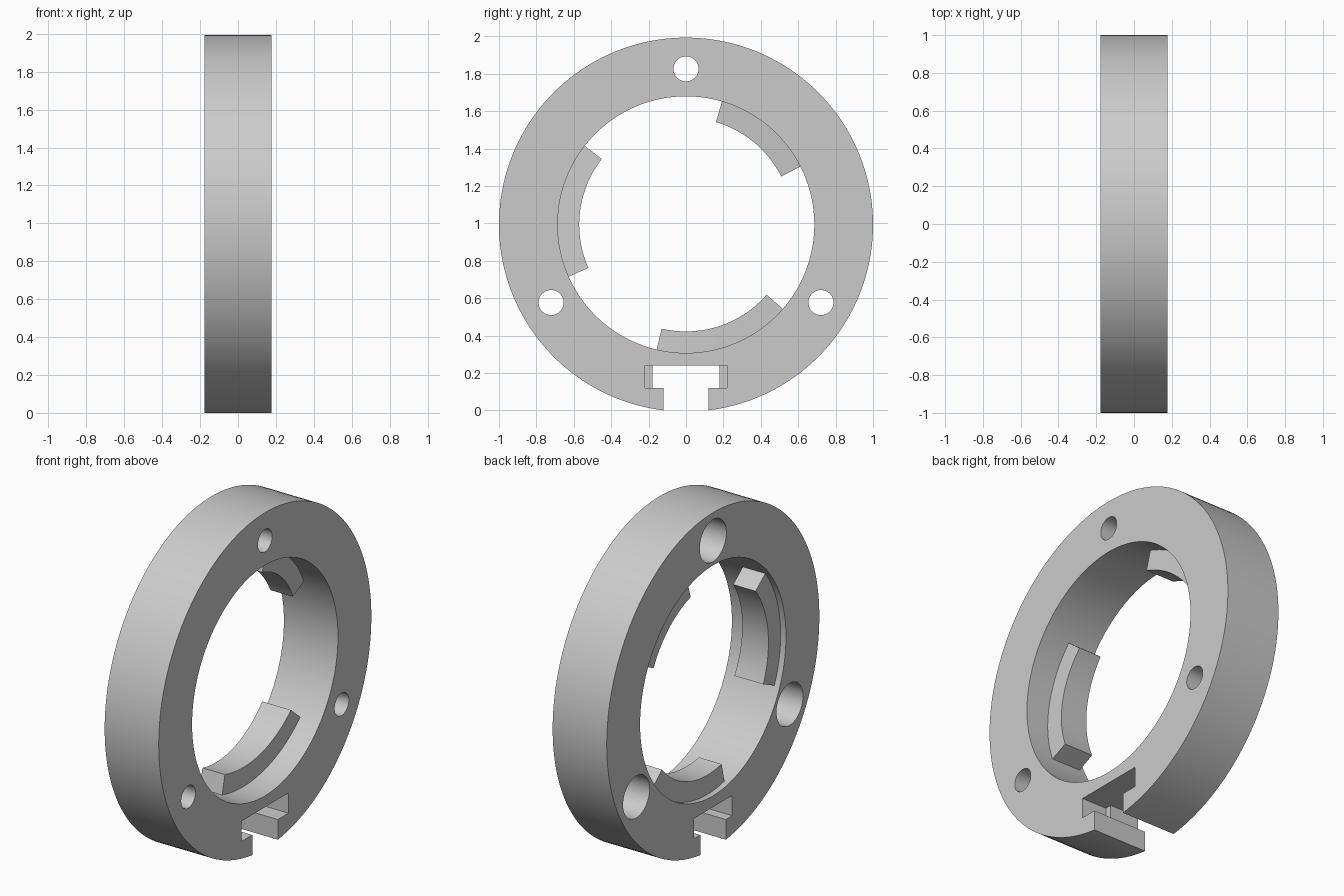
import bpy, bmesh
from math import sin, cos, radians, pi
from mathutils import Matrix, Vector

if "Cube" in bpy.data.objects:
    bpy.data.objects.remove(bpy.data.objects["Cube"])

HALF = 0.178          # half thickness along x
CENTRE = 0.993        # height of the ring axis
BORE = 0.686
SEGMENTS = 160

grey = bpy.data.materials.new("light_grey")
grey.use_nodes = True
colour = (0.6, 0.6, 0.6, 1)
grey.diffuse_color = colour
grey.node_tree.nodes["Principled BSDF"].inputs["Base Color"].default_value = colour


def add_object(name, bm):
    bmesh.ops.recalc_face_normals(bm, faces=bm.faces)
    mesh = bpy.data.meshes.new(name)
    bm.to_mesh(mesh)
    bm.free()
    mesh.materials.append(grey)
    obj = bpy.data.objects.new(name, mesh)
    bpy.context.collection.objects.link(obj)
    return obj


def cylinder(name, radius, x0, x1, y=0, z=CENTRE, segments=SEGMENTS):
    bm = bmesh.new()
    place = Matrix.Translation(((x0 + x1) / 2, y, z)) @ Matrix.Rotation(pi / 2, 4, 'Y')
    bmesh.ops.create_cone(bm, cap_ends=True, segments=segments, radius1=radius,
                          radius2=radius, depth=x1 - x0, matrix=place)
    return add_object(name, bm)


def box(name, low, high):
    low, high = Vector(low), Vector(high)
    bm = bmesh.new()
    place = Matrix.Translation((low + high) / 2) @ Matrix.Diagonal((*(high - low), 1))
    bmesh.ops.create_cube(bm, size=1, matrix=place)
    return add_object(name, bm)


def smooth(obj):
    bpy.ops.object.select_all(action='DESELECT')
    obj.select_set(True)
    bpy.context.view_layer.objects.active = obj
    bpy.ops.object.shade_smooth_by_angle(angle=radians(30))


def cut(target, cutter):
    bpy.context.view_layer.objects.active = target
    mod = target.modifiers.new("cut", 'BOOLEAN')
    mod.operation, mod.solver, mod.object = 'DIFFERENCE', 'EXACT', cutter
    bpy.ops.object.modifier_apply(modifier=mod.name)
    bpy.data.objects.remove(cutter)


# Ring body with its central bore
ring = cylinder("ring_body", 1, -HALF, HALF)
cut(ring, cylinder("bore_cutter", BORE, -1, 1))

# Three counterbored screw holes
for degrees in (90, 210, 330):
    y = 0.833 * cos(radians(degrees))
    z = CENTRE + 0.833 * sin(radians(degrees))
    cut(ring, cylinder("screw_cutter", 0.067, -1, 1, y, z, 48))
    cut(ring, cylinder("counterbore_cutter", 0.125, -1, 0.03, y, z, 64))

# T-slot: neck, through channel, wider pocket on the +x side
cut(ring, box("neck_cutter", (-1, -0.12, -0.5), (1, 0.12, 0.18)))
cut(ring, box("channel_cutter", (-1, -0.18, 0.12), (1, 0.18, 0.24)))
cut(ring, box("pocket_cutter", (0.013, -0.22, 0.12), (1, 0.22, 0.24)))
smooth(ring)


# Ramped bayonet tabs, thicker towards their end angle
def bayonet_tab(name, start, end, steps=24):
    bm = bmesh.new()
    rows = []
    for i in range(steps + 1):
        t = i / steps
        a = radians(start + (end - start) * t)
        ramp = 0.005 + 0.042 * t
        corners = ((-0.143, 0.571), (ramp, 0.571), (ramp, BORE + 0.002), (-0.143, BORE + 0.002))
        rows.append([bm.verts.new((x, r * cos(a), CENTRE + r * sin(a))) for x, r in corners])
    for a, b in zip(rows, rows[1:]):
        for k in range(4):
            n = (k + 1) % 4
            bm.faces.new((a[k], a[n], b[n], b[k]))
    bm.faces.new(rows[0])
    bm.faces.new(rows[-1])
    smooth(add_object(name, bm))


bayonet_tab("upper_tab", 26.9, 73.7)
bayonet_tab("side_tab", 142.1, 203.9)
bayonet_tab("lower_tab", 256.8, 319)
